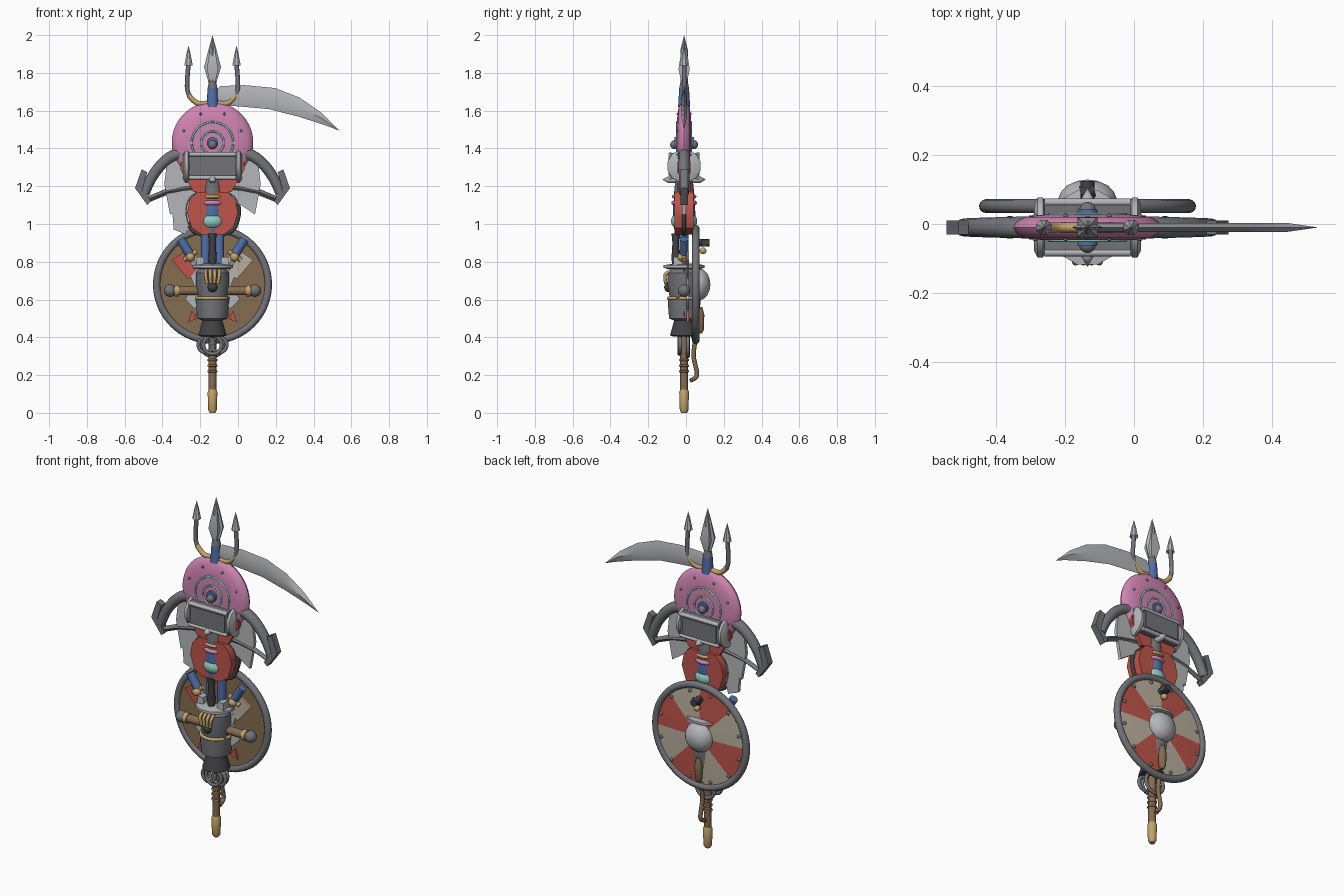
import bpy, bmesh
from math import sin, cos, pi, tau, atan2, radians
from mathutils import Vector

if "Cube" in bpy.data.objects:
    bpy.data.objects.remove(bpy.data.objects["Cube"])

AXIS = (-0.135, -0.01, 0)      # common vertical axis of the stacked arms
made = []


def material(name, *rgb):
    m = bpy.data.materials.new(name)
    m.use_nodes = True
    m.diffuse_color = (*rgb, 1)
    m.node_tree.nodes["Principled BSDF"].inputs["Base Color"].default_value = (*rgb, 1)
    return m


STEEL = material("light steel", .46, .47, .49)
IRON = material("grey iron", .17, .175, .19)
DARK = material("dark iron", .055, .055, .06)
PINK = material("pink", .62, .23, .44)
RED = material("red", .52, .09, .07)
BLUE = material("blue", .08, .16, .40)
TEAL = material("teal", .28, .60, .53)
WOOD = material("brown wood", .24, .15, .08)
GOLD = material("gold", .55, .37, .14)
CREAM = material("cream", .50, .44, .35)


def finish(name, bm, *mats):
    bmesh.ops.remove_doubles(bm, verts=bm.verts, dist=1e-5)
    bmesh.ops.recalc_face_normals(bm, faces=bm.faces)
    me = bpy.data.meshes.new(name)
    bm.to_mesh(me)
    bm.free()
    for m in mats:
        me.materials.append(m)
    ob = bpy.data.objects.new(name, me)
    ob.location = AXIS
    bpy.context.collection.objects.link(ob)
    made.append(ob)
    return ob


def skin(bm, rings, closed=False):
    """Bridge rings of points, capping the open ends."""
    vs = [[bm.verts.new(p) for p in r] for r in rings]
    n = len(vs[0])
    for a, b in zip(vs, vs[1:] + vs[:1] if closed else vs[1:]):
        for i in range(n):
            j = (i + 1) % n
            bm.faces.new((a[i], a[j], b[j], b[i]))
    if not closed:
        bm.faces.new(vs[0])
        bm.faces.new(vs[-1])


def lathe(name, profile, mat, at=(0, 0, 0), axis="z", seg=32):
    """Revolve (radius, height) points about an axis."""
    bm = bmesh.new()
    rings = []
    for r, h in profile:
        ring = []
        for i in range(seg):
            a = tau * (i + .5) / seg
            c, s = max(r, 1e-6) * cos(a), max(r, 1e-6) * sin(a)
            p = {"x": (h, c, s), "y": (c, h, s), "z": (c, s, h)}[axis]
            ring.append(Vector(at) + Vector(p))
        rings.append(ring)
    skin(bm, rings)
    return finish(name, bm, mat)


def rod(name, r, lo, hi, mat, at=(0, 0, 0), axis="z", seg=24):
    return lathe(name, [(r, lo), (r, hi)], mat, at, axis, seg)


def ball(name, r, mat, at, squash=1):
    pts = [(r * sin(pi * i / 12), -r * squash * cos(pi * i / 12)) for i in range(13)]
    return lathe(name, pts, mat, at, seg=24)


def tube(name, pts, r, mat, closed=False, end=None, steps=6):
    """Sweep a circle along a smooth path; end is the final radius."""
    pts = [Vector(p) for p in pts]
    n, path = len(pts), []
    if closed:
        path = pts
    else:
        for i in range(n - 1):
            a, b, c, d = (pts[max(i - 1, 0)], pts[i], pts[i + 1], pts[min(i + 2, n - 1)])
            for k in range(steps):
                t = k / steps
                path.append(.5 * (2 * b + (c - a) * t + (2 * a - 5 * b + 4 * c - d) * t * t
                                  + (3 * b - a - 3 * c + d) * t ** 3))
        path.append(pts[-1])
    rings, m = [], len(path)
    for i, p in enumerate(path):
        nxt = path[(i + 1) % m] if closed else path[min(i + 1, m - 1)]
        d = (nxt - path[i - 1 if closed else max(i - 1, 0)]).normalized()
        u = d.cross(Vector((0, 1, 0)) if abs(d.y) < .9 else Vector((1, 0, 0))).normalized()
        v = d.cross(u)
        w = r + ((end if end is not None else r) - r) * i / (m - 1)
        rings.append([p + w * (cos(tau * k / 12) * u + sin(tau * k / 12) * v) for k in range(12)])
    bm = bmesh.new()
    skin(bm, rings, closed)
    return finish(name, bm, mat)


def hoop(name, R, r, mat, at, axis="z", seg=40):
    x, y, z = at
    circle = [(R * cos(tau * i / seg), R * sin(tau * i / seg)) for i in range(seg)]
    pts = [(x + a, y + b, z) if axis == "z" else (x + a, y, z + b) for a, b in circle]
    return tube(name, pts, r, mat, closed=True)


def plate(name, outline, thick, mat, y=0, s=1):
    """Extrude an (x, z) outline along y; s=-1 mirrors it."""
    bm = bmesh.new()
    skin(bm, [[(s * x, y + h, z) for x, z in outline] for h in (-thick / 2, thick / 2)])
    return finish(name, bm, mat)


def blade(name, upper, lower, thick, mat, y=0, s=1):
    """Diamond-section blade between two (x, z) edges."""
    rings = []
    for (a, b), (c, d) in zip(upper, lower):
        w = thick / 2 * min(1, Vector((a - c, b - d)).length / .03)
        mx, mz = s * (a + c) / 2, (b + d) / 2
        rings.append([(s * a, y, b), (mx, y - w, mz), (s * c, y, d), (mx, y + w, mz)])
    bm = bmesh.new()
    skin(bm, rings)
    return finish(name, bm, mat)


# Long shaft with gold butt
rod("shaft", .021, .1, 1.65, WOOD)
lathe("butt_cap", [(.015, 0), (.023, .015), (.026, .11), (.02, .125)], GOLD)
for z in (.22, .25, .28):
    hoop("shaft_binding", .021, .006, WOOD, (0, 0, z))
tube("rope_loop", [(0, .03, .46), (0, .055, .38), (0, .05, .3), (0, .068, .2), (0, .03, .17)], .012, WOOD)

# Trident
lathe("trident_socket", [(.032, 1.62), (.026, 1.72)], BLUE)
lathe("trident_neck", [(.026, 1.72), (.018, 1.76)], IRON)
lathe("trident_head", [(.015, 1.73), (.042, 1.82), (.02, 1.92), (0, 2)], STEEL, seg=4)
blade("trident_edge", [(-.015, 1.73), (-.045, 1.83), (-.022, 1.92), (0, 2)],
      [(.015, 1.73), (.045, 1.83), (.022, 1.92), (0, 2)], .04, STEEL)
for s in (-1, 1):
    tube("tine_root", [(s * .02, 0, 1.64), (s * .08, 0, 1.64), (s * .125, 0, 1.68)], .014, GOLD)
    tube("tine", [(s * .122, 0, 1.675), (s * .135, 0, 1.73), (s * .127, 0, 1.85)], .012, IRON)
    lathe("tine_point", [(.008, 1.86), (.024, 1.84), (.012, 1.9), (0, 1.945)], STEEL, (s * .127, 0, 0), seg=8)

# Sickle blade
blade("sickle", [(.0, 1.69), (.04, 1.73), (.17, 1.735), (.33, 1.72), (.46, 1.67), (.575, 1.59), (.67, 1.495)],
      [(.0, 1.63), (.04, 1.63), (.17, 1.62), (.30, 1.608), (.46, 1.567), (.59, 1.525), (.67, 1.495)], .025, STEEL)

# Pink disc with teal rings on both faces
H = .037
lathe("pink_disc", [(0, -H), (.13, -H), (.185, -.03), (.208, -.016), (.216, 0),
                    (.208, .016), (.185, .03), (.13, H), (0, H)], PINK, (0, 0, 1.43), "y", 48)
for s in (-1, 1):
    for R in (.11, .06):
        hoop("disc_ring", R, .005, TEAL, (0, s * H, 1.43), "y")
    rod("disc_hub", .03, -.01, .01, BLUE, (0, s * .042, 1.43), "y")
    ball("disc_knob", .024, IRON, (0, s * .05, 1.42))
    for i in range(8):
        a = tau * (i + .5) / 8
        ball("disc_stud", .007, IRON, (.165 * cos(a), s * .033, 1.43 + .165 * sin(a)))

# Hammer head
Z = 1.307
plate("hammer_body", [(-.125, Z - .07), (.125, Z - .07), (.125, Z + .07), (-.125, Z + .07)], .15, IRON)
for s in (-1, 1):
    lathe("hammer_face", [(.07, -.018), (.09, -.008), (.09, .008), (.07, .018)], STEEL, (s * .137, 0, Z), "x", 12)
    plate("hammer_panel", [(-.11, Z - .05), (.11, Z - .05), (.11, Z + .05), (-.11, Z + .05)], .009, IRON, s * .077)
    for dz in (-.062, .062):
        rod("hammer_bar", .011, -.125, .125, STEEL, (0, s * .073, Z + dz), "x")
    lathe("mace_spike", [(.02, .04), (.018, .085), (0, .115)] if s > 0 else [(0, -.115), (.018, -.085), (.02, -.04)],
          STEEL, (0, 0, 1.235), "y", 12)

for s in (-1, 1):
    # Crossbow arms, end brackets and lower limbs
    tube("bow_arm", [(s * .1, 0, 1.385), (s * .2, 0, 1.365), (s * .27, 0, 1.315), (s * .325, 0, 1.24),
                     (s * .36, 0, 1.16)], .033, IRON, end=.026)
    plate("bow_bracket", [(.375, 1.29), (.41, 1.19), (.345, 1.1), (.325, 1.12), (.37, 1.19), (.345, 1.275)],
          .04, IRON, s=s)
    blade("bow_limb", [(.37, 1.135), (.25, 1.185), (.15, 1.21), (.05, 1.23)],
          [(.35, 1.11), (.25, 1.15), (.15, 1.165), (.05, 1.17)], .035, IRON, s=s)
    # Broad axe blades
    plate("axe_blade", [(.05, 1.33), (.24, 1.34), (.255, 1.21), (.225, 1.05), (.15, 1.1), (.05, 1.15)],
          .02, STEEL, s=s)
    # Red flared head with dark rim
    plate("red_upper_flare", [(0, 1.33), (.165, 1.33), (.17, 1.29), (.1, 1.17), (0, 1.17)], .07, RED, s=s)
    plate("red_lower_flare", [(0, 1.17), (.08, 1.17), (.12, 1.13), (.135, 1.06), (.11, .98), (.06, .945), (0, .945)],
          .1, RED, s=s)
    tube("red_flare_rim", [(s * .08, 0, 1.17), (s * .125, 0, 1.13), (s * .14, 0, 1.06), (s * .115, 0, .975),
                           (s * .06, 0, .945)], .011, DARK)
plate("axe_beard", [(-.22, 1.15), (-.205, .97), (-.14, .945), (-.1, 1.1)], .02, STEEL)

# Collared middle grip
lathe("grip_column", [(.045, 1.24), (.05, 1.2), (.055, 1.15), (.05, 1.06)], IRON)
hoop("grip_gold_ring", .056, .009, GOLD, (0, 0, 1.145))
hoop("grip_pink_ring", .056, .012, PINK, (0, 0, 1.112))
lathe("grip_blue_collar", [(.058, 1.1), (.06, 1.05), (.05, .95)], BLUE)
ball("teal_orb", .07, TEAL, (0, 0, 1.015), .75)
for s in (-1, 1):
    rod("blue_rod", .024, .77, .97, BLUE, (s * .037, 0, 0))
lathe("black_handle", [(.018, .78), (.022, .82), (.017, .9), (.022, .95)], DARK, (0, -.045, 0))

# Crossed daggers and fans in front of the shield
for s, fan in ((-1, RED), (1, CREAM)):
    tube("dagger_grip", [(s * .17, 0, .92), (s * .12, 0, .84)], .024, BLUE)
    tube("dagger_guard", [(s * .15, 0, .81), (s * .085, 0, .855)], .013, GOLD)
    ball("dagger_knob", .024, GOLD, (s * .117, -.012, .825))
    blade("dagger_blade", [(.135, .82), (.0, .62), (-.1, .5)], [(.095, .845), (-.04, .64), (-.1, .5)], .02, STEEL, s=s)
    plate("fan", [(.215, .81), (.15, .855), (.06, .74), (.13, .71)], .012, fan, .02, s)
    plate("jagged_wing", [(.07, .78), (.115, .72), (.1, .68), (.145, .6), (.105, .56), (.07, .54)], .014, STEEL, .02, s)
    plate("red_tip", [(.08, .5), (.13, .48), (.11, .54)], .014, RED, .02, s)

# Round shield: wooden front, sectored back
bm = bmesh.new()
SEG, SY, SZ = 64, .062, .68
skin(bm, [[(r * cos(tau * i / SEG), y, SZ + r * sin(tau * i / SEG)) for i in range(SEG)]
          for r, y in ((.3, SY - .008), (.3, SY + .006), (.16, SY + .014), (.0001, SY + .018))])
shield = finish("shield", bm, WOOD, RED, CREAM)
for f in shield.data.polygons:
    if f.normal.y > .5:
        c = f.center
        f.material_index = 1 + int((atan2(c.z - SZ, -c.x) % tau) / (pi / 4) + 1) % 2
hoop("shield_rim", .295, .02, IRON, (0, SY, SZ), "y", 64)
lathe("shield_boss", [(.085, 0), (.085, .012), (.078, .03), (.06, .05), (.03, .063), (0, .067)], STEEL,
      (0, SY + .01, SZ), "y")
for i in range(12):
    a = tau * (i + .5) / 12
    ball("shield_rivet", .01, IRON, (.262 * cos(a), SY + .01, SZ + .262 * sin(a)))
rod("back_peg", .02, .06, .135, DARK, (0, 0, .9), "y")
tube("back_hook", [(-.02, .1, .9), (.02, .11, .9)], .02, DARK)
ball("back_gold_knob", .018, GOLD, (0, .1, .858))
lathe("back_sheath", [(.01, .42), (.02, .44), (.022, .52), (.012, .56)], WOOD, (0, .085, 0))

# Cross handle with ball ends
rod("cross_handle", .024, -.22, .22, WOOD, (0, 0, .647), "x")
for s in (-1, 1):
    ball("cross_handle_ball", .033, IRON, (s * .225, 0, .647))
    rod("cross_handle_ring", .03, -.012, .012, GOLD, (s * .19, 0, .647), "x")

# Cup guard, barrel hilt and cone
lathe("guard_disc", [(.09, .762), (.112, .768), (.112, .782), (.06, .79)], STEEL, seg=12)
for x in (-.065, .065):
    plate("guard_lug", [(x - .022, .78), (x + .022, .78), (x + .018, .825), (x - .018, .825)], .05, STEEL, -.03)
lathe("gauntlet", [(.07, .765), (.088, .74), (.088, .68), (.075, .6)], IRON)
lathe("barrel", [(.087, .605), (.087, .585), (.08, .5), (.055, .49)], IRON)
hoop("barrel_gold_ring", .082, .009, GOLD, (0, 0, .607))
for i in range(4):
    x = -.036 + .024 * i
    tube("gold_finger", [(x, -.07, .755), (x, -.1, .73), (x * .8, -.097, .685)], .009, GOLD)
ball("finger_boss", .026, DARK, (0, -.08, .665))
lathe("dark_cone", [(.05, .5), (.075, .41), (.06, .405)], DARK)

# Chain links
for x, y, R in ((-.035, -.02, .04), (.035, -.02, .04), (0, .02, .06), (0, -.025, .048)):
    hoop("chain_link", R, .01, IRON, (x, y, .36), "y", 24)

# Soft shading with crisp edges
bpy.ops.object.select_all(action="DESELECT")
for ob in made:
    ob.select_set(True)
bpy.context.view_layer.objects.active = made[0]
bpy.ops.object.shade_smooth_by_angle(angle=radians(35))
